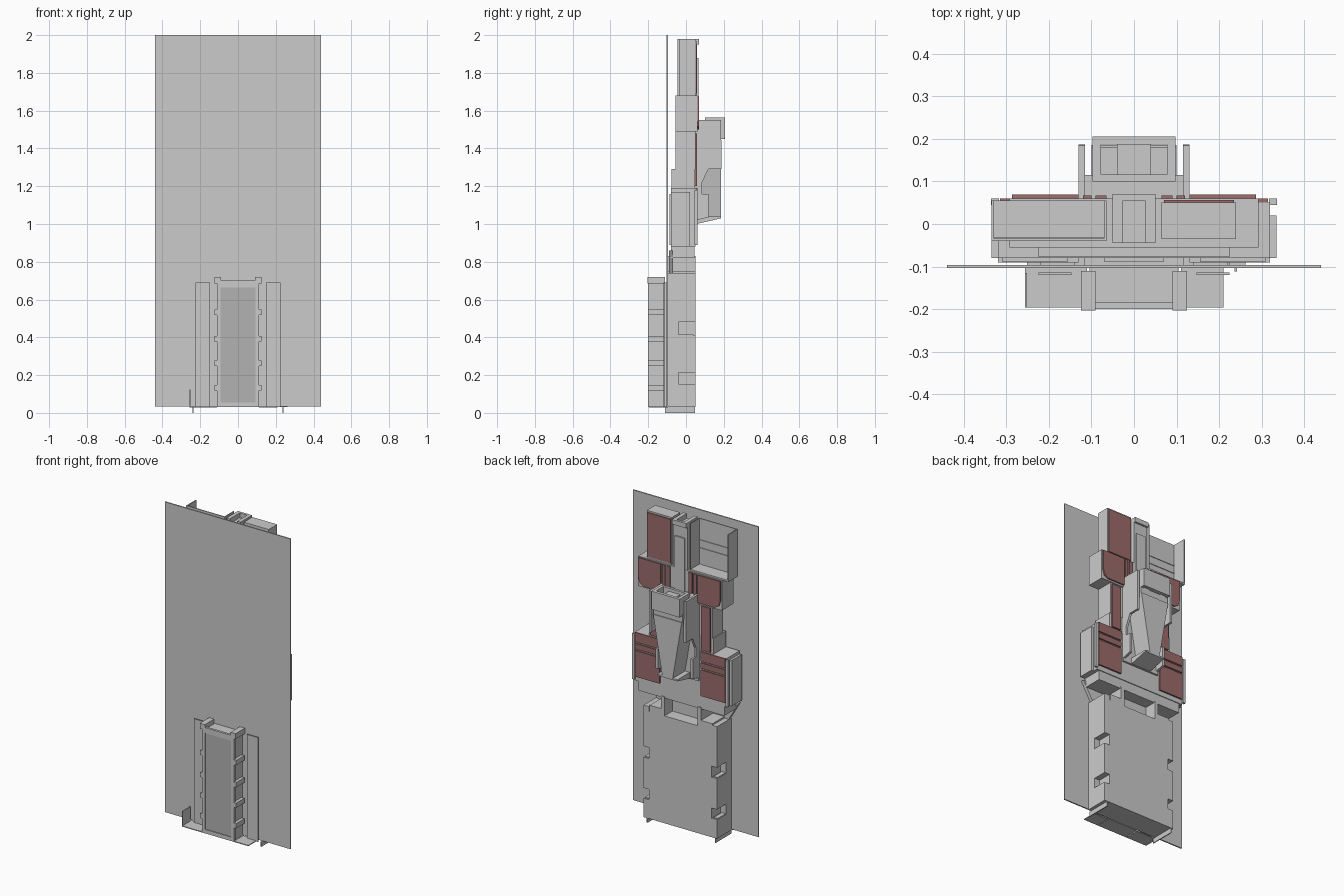
import bpy, bmesh


def material(name, colour):
    m = bpy.data.materials.new(name)
    m.diffuse_color = (*colour, 1)
    return m


RED = material("dark_red", (0.34, 0.15, 0.15))
DARK = material("dark_grey", (0.45, 0.45, 0.45))


def prism(name, pts, lo, hi, axis="y", mat=None):
    """Extrude a profile: (x, z) points along y, or (y, z) points along x."""
    bm = bmesh.new()
    if axis == "y":
        place = lambda p, t: (p[0], t, p[1])
    else:
        place = lambda p, t: (t, p[0], p[1])
    a = [bm.verts.new(place(p, lo)) for p in pts]
    b = [bm.verts.new(place(p, hi)) for p in pts]
    bm.faces.new(a)
    bm.faces.new(b[::-1])
    n = len(pts)
    for i in range(n):
        bm.faces.new((a[i], b[i], b[(i + 1) % n], a[(i + 1) % n]))
    bmesh.ops.recalc_face_normals(bm, faces=bm.faces)
    me = bpy.data.meshes.new(name)
    bm.to_mesh(me)
    bm.free()
    ob = bpy.data.objects.new(name, me)
    bpy.context.collection.objects.link(ob)
    if mat:
        me.materials.append(mat)
    return ob


def box(name, x0, x1, y0, y1, z0, z1, mat=None):
    return prism(name, [(x0, z0), (x1, z0), (x1, z1), (x0, z1)], y0, y1, mat=mat)


def pair(name, x0, x1, y0, y1, z0, z1, mat=None):
    box(name + "_right", x0, x1, y0, y1, z0, z1, mat)
    box(name + "_left", -x1, -x0, y0, y1, z0, z1, mat)


def prism_pair(name, pts, lo, hi, mat=None):
    prism(name + "_right", pts, lo, hi, mat=mat)
    prism(name + "_left", [(-x, z) for x, z in pts], lo, hi, mat=mat)


# Large mounting sheet
box("mounting_sheet", -0.44, 0.44, -0.104, -0.096, 0.035, 2.0)

# Front case with inset face, cap, clips
box("front_case", -0.105, 0.105, -0.193, -0.1, 0.03, 0.69)
pair("case_rim_side", 0.092, 0.112, -0.2, -0.185, 0.03, 0.70)
box("case_rim_bottom", -0.092, 0.092, -0.2, -0.185, 0.03, 0.055)
box("case_rim_top", -0.092, 0.092, -0.2, -0.185, 0.665, 0.70)
box("case_inset", -0.092, 0.092, -0.195, -0.19, 0.055, 0.665, DARK)
pair("case_cap_end", 0.09, 0.125, -0.203, -0.11, 0.685, 0.72)
for i, z in enumerate((0.13, 0.26, 0.39, 0.53)):
    pair(f"case_clip_{i}", 0.1, 0.125, -0.2, -0.115, z - 0.012, z + 0.018)

# Upright strips and floor tray beside the front case
pair("front_strip", 0.147, 0.225, -0.12, -0.114, 0.03, 0.69)
box("tray_left", -0.256, -0.11, -0.197, -0.104, 0.028, 0.033)
box("tray_right", 0.11, 0.21, -0.197, -0.104, 0.028, 0.033)
box("tray_flap", -0.256, -0.252, -0.197, -0.115, 0.03, 0.125)

# Lower body with side notches and a pocket in its top
box("lower_body", -0.215, 0.225, -0.096, 0.05, 0.03, 0.71)
segments = [(0.03, 0.15, 0.05), (0.15, 0.215, -0.04), (0.215, 0.41, 0.05),
            (0.41, 0.48, -0.04), (0.48, 0.74, 0.05)]
for i, (z0, z1, y1) in enumerate(segments):
    box(f"lower_side_right_{i}", 0.225, 0.262, -0.096, y1, z0, z1)
    box(f"lower_side_left_{i}", -0.252, -0.215, -0.096, y1, z0, z1)
for z in (0.15, 0.41):
    for x0, x1 in ((0.232, 0.26), (-0.25, -0.222)):
        box("notch_frame", x0, x1, -0.04, 0.04, z - 0.004, z + 0.004)
pair("foot_tab", 0.236, 0.242, -0.112, 0.048, 0.0, 0.03)
pair("lower_shoulder", 0.125, 0.22, -0.096, 0.05, 0.71, 0.75)
box("pocket_wall", -0.125, 0.125, -0.096, -0.03, 0.71, 0.82)
pair("pocket_cheek", 0.115, 0.14, -0.096, 0.05, 0.71, 0.83)
prism_pair("waist_flare", [(0.13, 0.74), (0.25, 0.74), (0.32, 0.86), (0.13, 0.86)], -0.09, -0.07)

# Middle body
box("waist", -0.3, 0.3, -0.08, 0.045, 0.82, 0.88)
box("middle_body", -0.32, 0.32, -0.08, 0.05, 0.88, 1.19)
box("middle_step", -0.225, 0.225, -0.078, 0.048, 1.19, 1.29)
pair("side_case", 0.32, 0.335, -0.08, 0.02, 0.88, 1.17)
pair("side_case_lip", 0.318, 0.336, 0.045, 0.06, 0.89, 1.18)
pair("front_pad", 0.155, 0.31, -0.088, -0.08, 0.89, 1.16)
box("front_pad_middle", -0.07, 0.07, -0.088, -0.08, 0.89, 1.16)
pair("lower_red_panel", 0.145, 0.315, 0.05, 0.06, 0.91, 1.075, RED)
pair("middle_red_panel", 0.145, 0.315, 0.05, 0.06, 1.085, 1.12, RED)
pair("upper_red_panel", 0.145, 0.315, 0.05, 0.06, 1.13, 1.19, RED)

# Narrow section
box("narrow_body", -0.22, 0.22, -0.055, 0.05, 1.29, 1.49)
pair("long_red_panel", 0.145, 0.21, 0.048, 0.058, 1.2, 1.48, RED)

# Upper body with clipped red panels and slats
box("upper_body", -0.293, 0.293, -0.055, 0.06, 1.49, 1.68)
prism_pair("corner_red_panel", [(0.13, 1.5), (0.25, 1.5), (0.275, 1.515), (0.287, 1.55),
                                (0.287, 1.675), (0.13, 1.675)], 0.06, 0.069, RED)
pair("outer_red_slat", 0.1, 0.12, 0.06, 0.067, 1.5, 1.675, RED)
pair("inner_red_slat", 0.065, 0.09, 0.06, 0.067, 1.5, 1.675, RED)

# Solid top block on one side, open case on the other
box("top_block", 0.065, 0.24, -0.035, 0.05, 1.68, 1.98)
box("top_red_panel", 0.07, 0.235, 0.05, 0.056, 1.69, 1.97, RED)
box("open_case_front", -0.335, -0.065, -0.04, -0.034, 1.68, 1.98)
box("open_case_outer", -0.335, -0.329, -0.034, 0.055, 1.68, 1.98)
box("open_case_inner", -0.071, -0.065, -0.034, 0.055, 1.68, 1.98)
box("open_case_floor", -0.335, -0.065, -0.034, 0.055, 1.68, 1.69)
for z in (1.79, 1.84):
    box("open_case_rib", -0.329, -0.071, -0.036, -0.03, z, z + 0.006)

# Central spine
box("spine", -0.05, 0.05, -0.045, 0.058, 1.48, 1.95)
box("spine_plate", -0.035, 0.035, 0.058, 0.066, 1.48, 1.88)
pair("spine_fork", 0.026, 0.05, -0.045, 0.055, 1.95, 1.98)
box("spine_hook", -0.05, 0.05, 0.055, 0.07, 1.95, 1.98)

# Back pack: plate, stepped side fins, tapered centre, sloping base
box("pack_plate", -0.13, 0.13, 0.045, 0.062, 1.0, 1.5)
fin = [(0.055, 1.02), (0.118, 1.035), (0.118, 1.16), (0.085, 1.16), (0.085, 1.22),
       (0.118, 1.29), (0.187, 1.29), (0.187, 1.42), (0.185, 1.55), (0.055, 1.55)]
prism("pack_fin_right", fin, 0.115, 0.13, "x")
prism("pack_fin_left", fin, -0.13, -0.115, "x")
prism("pack_wedge", [(-0.035, 1.03), (0.035, 1.03), (0.1, 1.41), (-0.1, 1.41)], 0.06, 0.186)
prism("pack_base", [(0.055, 1.0), (0.186, 1.03), (0.186, 1.04), (0.055, 1.04)], -0.07, 0.07, "x")
box("pack_collar", -0.115, 0.115, 0.06, 0.115, 1.41, 1.545)
box("pack_neck", -0.1, 0.1, 0.1, 0.18, 1.41, 1.455)

# Hollow socket on top of the pack
pair("socket_side", 0.078, 0.098, 0.1, 0.206, 1.45, 1.565)
box("socket_back", -0.078, 0.078, 0.187, 0.206, 1.45, 1.565)
box("socket_front", -0.078, 0.078, 0.1, 0.116, 1.45, 1.565)
box("socket_core", -0.04, 0.04, 0.116, 0.187, 1.45, 1.545)
